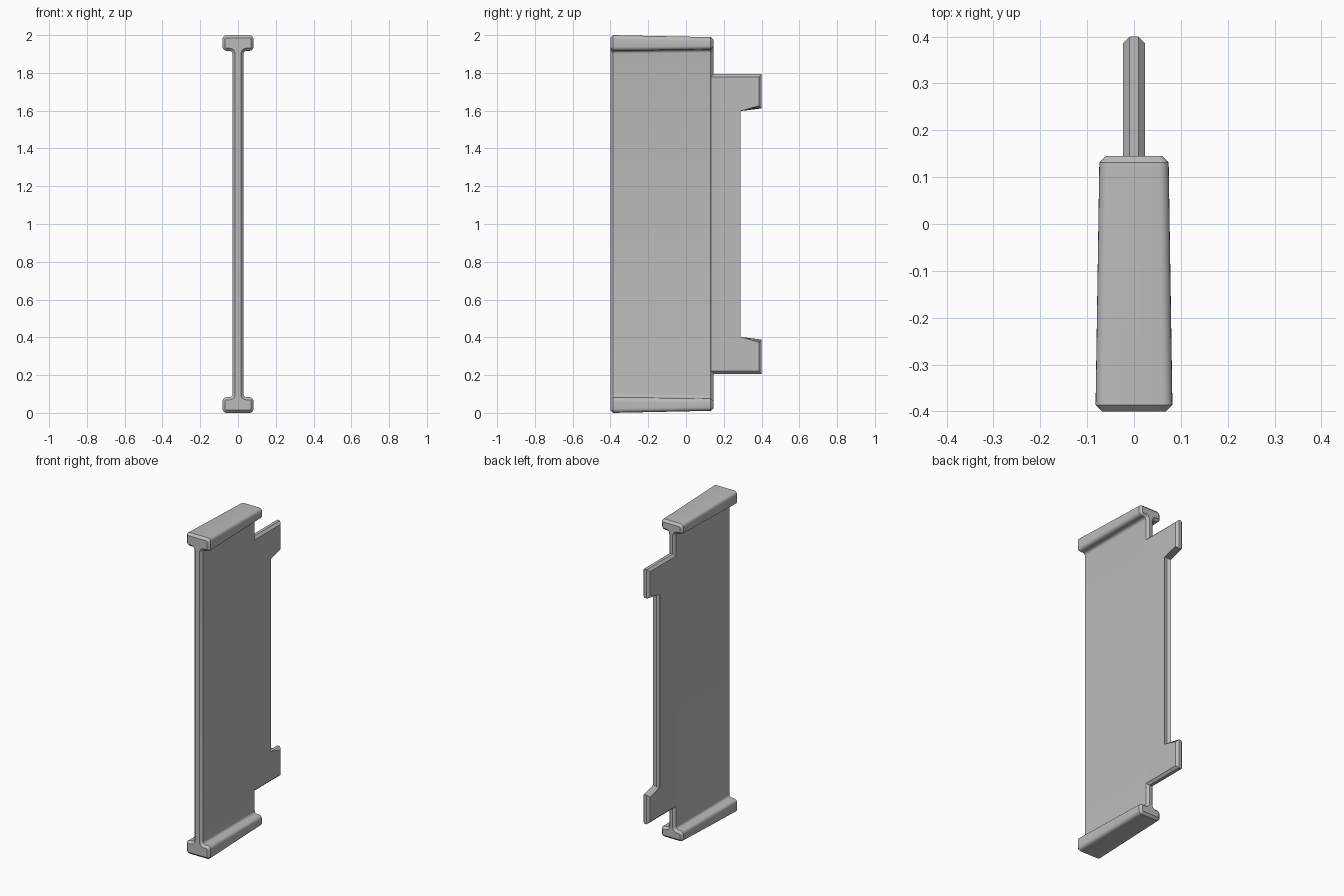
import bpy, bmesh
from math import sin, cos, pi, radians

cube = bpy.data.objects.get("Cube")
if cube:
    bpy.data.objects.remove(cube, do_unlink=True)

grey = bpy.data.materials.new("plain grey")
grey.use_nodes = True
GREY = (0.5, 0.5, 0.5, 1)
grey.diffuse_color = GREY
grey.node_tree.nodes["Principled BSDF"].inputs["Base Color"].default_value = GREY

CHAMFER = 0.014
MID = 1.0  # height of the mirror plane


def arc(cx, cz, r, start, end, steps=5):
    """Points on an arc, angles in degrees."""
    angles = [radians(start + (end - start) * i / steps) for i in range(steps + 1)]
    return [(cx + r * cos(a), cz + r * sin(a)) for a in angles]


def beam_section(width, height, under, web, inset=0):
    """Rounded I-shaped outline; all sizes are half-extents from the centre."""
    w, h, u, t = width - inset, height - inset, under + inset, web - inset
    r, f = 0.021 - inset, 0.016 + inset
    quarter = (arc(t + f, u - f, f, 180, 90)      # fillet from web to flange
               + arc(w - r, u + r, r, -90, 0)     # lower flange corner
               + arc(w - r, h - r, r, 0, 90))     # upper flange corner
    left = [(-x, z) for x, z in reversed(quarter)]
    top = quarter + left
    return top + [(-x, -z) for x, z in top]


def finish(name, bm):
    bmesh.ops.recalc_face_normals(bm, faces=bm.faces)
    mesh = bpy.data.meshes.new(name)
    bm.to_mesh(mesh)
    bm.free()
    mesh.materials.append(grey)
    obj = bpy.data.objects.new(name, mesh)
    bpy.context.collection.objects.link(obj)
    bpy.ops.object.select_all(action='DESELECT')
    obj.select_set(True)
    bpy.context.view_layer.objects.active = obj
    bpy.ops.object.shade_smooth_by_angle(angle=radians(30))
    return obj


# Tapered I-beam: web with a rounded flange at each end, chamfered front and back
front = (0.082, 1.0, 0.917, 0.029)
back = (0.074, 0.989, 0.923, 0.0236)
stations = [(-0.4, front, CHAMFER), (-0.4 + CHAMFER, front, 0),
            (0.145 - CHAMFER, back, 0), (0.145, back, CHAMFER)]
bm = bmesh.new()
rings = [[bm.verts.new((x, y, MID + z)) for x, z in beam_section(*size, inset)]
         for y, size, inset in stations]
count = len(rings[0])
for a, b in zip(rings, rings[1:]):
    for i in range(count):
        j = (i + 1) % count
        bm.faces.new((a[i], a[j], b[j], b[i]))
bm.faces.new(rings[0])
bm.faces.new(rings[-1])
finish("flanged_panel", bm)

# Rear plate with two tabs, its rim chamfered on both sides
half = [(0.08, 0.793), (0.4, 0.793), (0.4, 0.612), (0.275, 0.612)]
outline = half + [(y, -z) for y, z in reversed(half)]
T = 0.0235
bm = bmesh.new()
sides = [[bm.verts.new((x, y, MID + z)) for y, z in outline] for x in (-T, T)]
count = len(outline)
for ring in sides:
    bm.faces.new(ring)
for i in range(count):
    j = (i + 1) % count
    bm.faces.new((sides[0][i], sides[0][j], sides[1][j], sides[1][i]))
rim = [e for e in bm.edges if abs(e.verts[0].co.x - e.verts[1].co.x) < T]
bmesh.ops.bevel(bm, geom=rim, offset=CHAMFER, offset_type='OFFSET',
                segments=1, profile=0.5, affect='EDGES')
finish("rear_tab_plate", bm)
